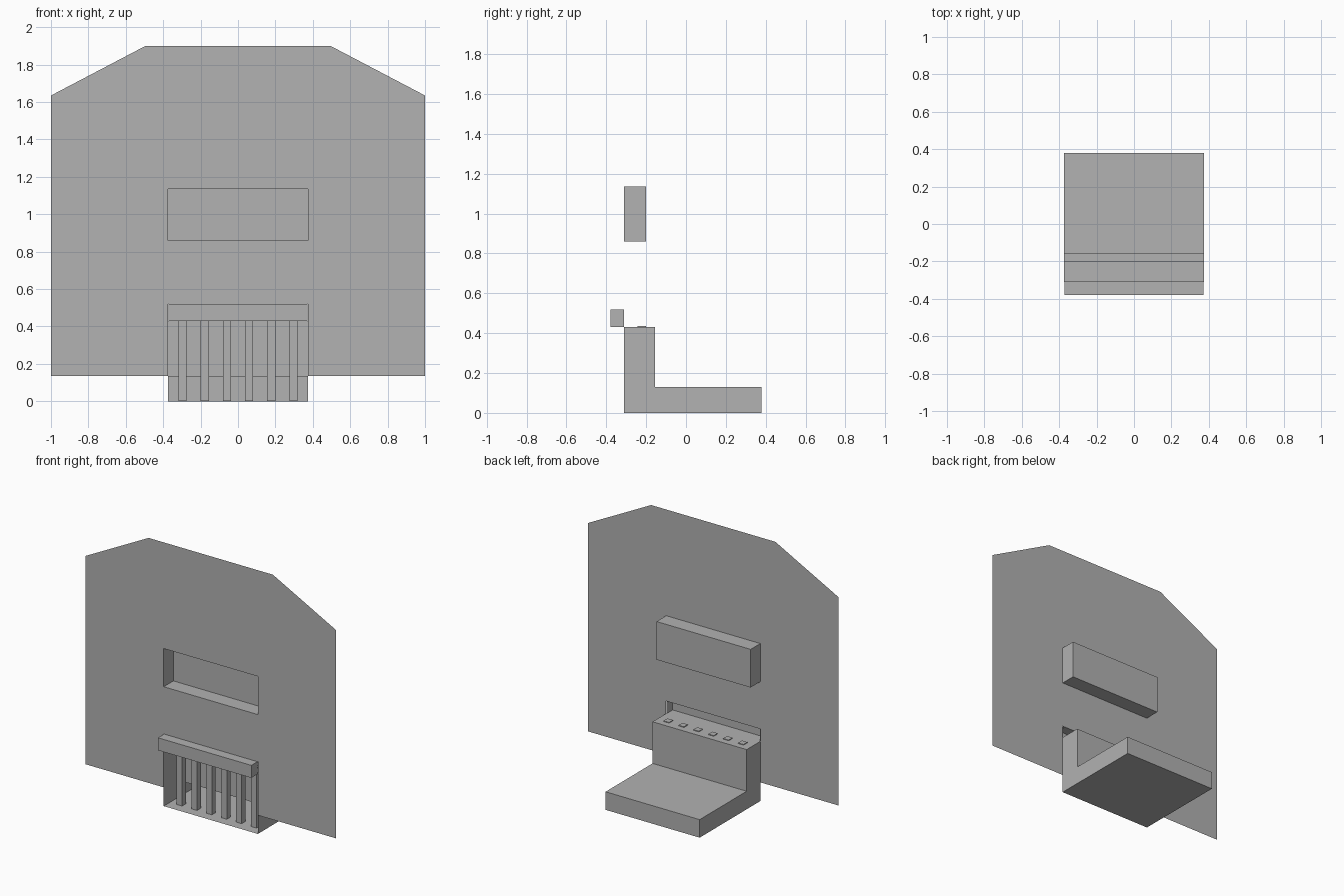
import bpy, bmesh

cube = bpy.data.objects.get("Cube")
if cube:
    bpy.data.objects.remove(cube, do_unlink=True)

grey = bpy.data.materials.new("stone_grey")
grey.use_nodes = True
colour = (0.445, 0.445, 0.445, 1)
grey.diffuse_color = colour
grey.node_tree.nodes["Principled BSDF"].inputs["Base Color"].default_value = colour

WALL_Y = -0.31      # plane of the thin wall sheet
HALF = 0.375        # half width of the openings


def finish(name, bm):
    bmesh.ops.remove_doubles(bm, verts=bm.verts, dist=0.0005)
    mesh = bpy.data.meshes.new(name)
    bm.to_mesh(mesh)
    bm.free()
    mesh.materials.append(grey)
    obj = bpy.data.objects.new(name, mesh)
    bpy.context.collection.objects.link(obj)
    return obj


def shell(name, profile, half=HALF):
    """Hollow box from a (y, z) profile; the closing edge at the wall stays open."""
    bm = bmesh.new()
    left, right = ([bm.verts.new((x, y, z)) for y, z in profile] for x in (half, -half))
    bm.faces.new(left)
    bm.faces.new(right[::-1])
    for i in range(len(profile) - 1):
        bm.faces.new((left[i], right[i], right[i + 1], left[i + 1]))
    bmesh.ops.recalc_face_normals(bm, faces=bm.faces)
    return finish(name, bm)


def box_profile(y, z0, z1):
    return [(WALL_Y, z0), (y, z0), (y, z1), (WALL_Y, z1)]


# Wall sheet with clipped top corners and openings in the middle
BASE, TOP = 0.135, 1.9
levels = [BASE, 0.43, 0.52, 0.86, 1.135, TOP]
bm = bmesh.new()


def panel(points):
    bm.faces.new([bm.verts.new((x, WALL_Y, z)) for x, z in points])


side = [(HALF, z) for z in levels] + [(0.495, TOP), (1, 1.635), (1, BASE)]
panel([(-x, z) for x, z in side][::-1])
panel(side[::-1])
for z0, z1 in ((levels[2], levels[3]), (levels[4], levels[5])):
    panel([(-HALF, z0), (HALF, z0), (HALF, z1), (-HALF, z1)])
finish("wall", bm)

# Recessed niche behind the wall and hollow shelf in front of it
shell("niche", box_profile(-0.2, 0.86, 1.135))
shell("shelf", box_profile(-0.38, 0.43, 0.52), 0.372)

# Firebox and hearth base share one hollow L-shaped shell
shell("firebox", [(WALL_Y, 0), (0.38, 0), (0.38, 0.13),
                  (-0.155, 0.13), (-0.155, 0.43), (WALL_Y, 0.43)])

# Grate bars, poking just through the firebox top
bm = bmesh.new()
for i in range(6):
    bar = bmesh.ops.create_cube(bm, size=1)["verts"]
    bmesh.ops.scale(bm, vec=(0.044, 0.044, 0.433), verts=bar)
    bmesh.ops.translate(bm, vec=(0.1188 * (i - 2.5), -0.222, 0.2185), verts=bar)
finish("grate_bars", bm)
